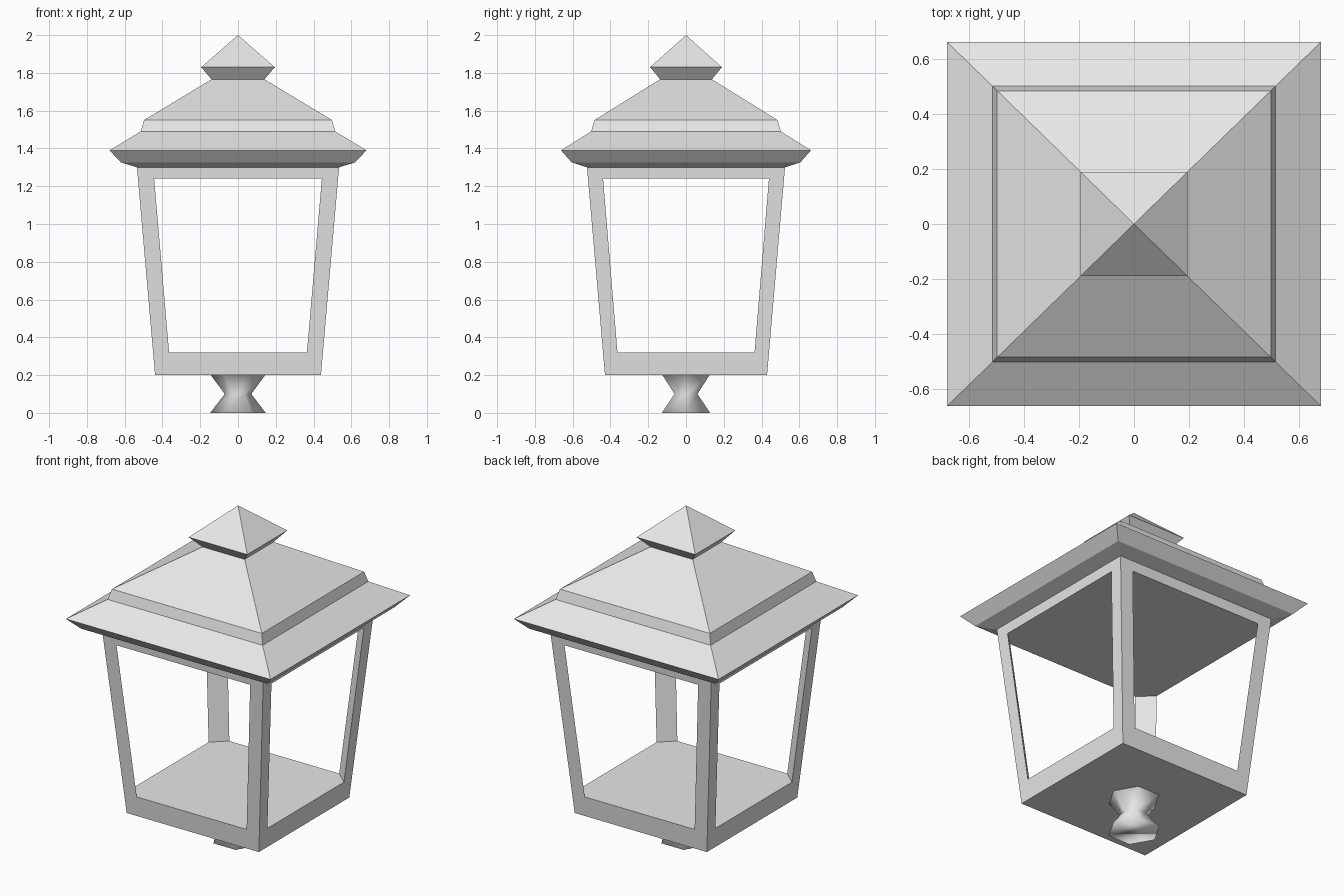
import bpy
import bmesh
import math

cube = bpy.data.objects.get("Cube")
if cube:
    bpy.data.objects.remove(cube, do_unlink=True)

# One plain grey for the whole lantern
GREY = (0.8, 0.8, 0.8, 1.0)
grey = bpy.data.materials.new("plain_grey")
grey.use_nodes = True
grey.diffuse_color = GREY
grey.node_tree.nodes["Principled BSDF"].inputs["Base Color"].default_value = GREY


def loft(name, rings, cap_start=True, cap_end=True):
    """Skin a list of closed rings of points into one object."""
    bm = bmesh.new()
    loops = [[bm.verts.new(p) for p in ring] for ring in rings]
    n = len(rings[0])
    for low, high in zip(loops, loops[1:]):
        for i in range(n):
            j = (i + 1) % n
            bm.faces.new((low[i], low[j], high[j], high[i]))
    if cap_start:
        bm.faces.new(loops[0][::-1])
    if cap_end:
        bm.faces.new(loops[-1])
    bmesh.ops.remove_doubles(bm, verts=bm.verts, dist=0.0001)
    bmesh.ops.recalc_face_normals(bm, faces=bm.faces)
    mesh = bpy.data.meshes.new(name)
    bm.to_mesh(mesh)
    bm.free()
    mesh.materials.append(grey)
    obj = bpy.data.objects.new(name, mesh)
    bpy.context.scene.collection.objects.link(obj)
    return obj


def rectangle(hx, hy, z):
    return [(-hx, -hy, z), (hx, -hy, z), (hx, hy, z), (-hx, hy, z)]


def body_half(z):
    """Outer half width and depth of the flaring body at a height."""
    t = (z - 0.2) / 1.1
    return 0.439 + 0.096 * t, 0.429 + 0.095 * t


SILL, CEILING = 0.32, 1.24

# Floor tray
loft("floor_tray", [rectangle(*body_half(z), z) for z in (0.2, SILL)])

# Top rail, eaves, stepped roof and pyramid finial
roof = [(0.62, 0.605, 1.326), (0.68, 0.662, 1.39), (0.515, 0.502, 1.49),
        (0.498, 0.485, 1.55), (0.14, 0.137, 1.766), (0.195, 0.19, 1.83)]
rings = [rectangle(*body_half(z), z) for z in (CEILING, 1.3)]
rings += [rectangle(*r) for r in roof]
rings.append([(0, 0, 2.0)] * 4)
loft("roof", rings, cap_end=False)

# Triangular corner posts between the four open windows
window = {SILL: (0.365, 0.363), CEILING: (0.444, 0.439)}
for side, sx in (("left", 1), ("right", -1)):
    for end, sy in (("front", -1), ("back", 1)):
        rings = []
        for z, (wx, wy) in window.items():
            hx, hy = body_half(z)
            rings.append([(sx * x, sy * y, z)
                          for x, y in ((hx, hy), (wx, hy), (hx, wy))])
        loft(f"{end}_{side}_post", rings, cap_start=False, cap_end=False)

# Six-sided waisted foot, smooth shaded
rings = [[(r * math.cos(i * math.tau / 6), r * math.sin(i * math.tau / 6), z)
          for i in range(6)]
         for r, z in ((0.147, 0.0), (0.07, 0.1), (0.144, 0.2))]
foot = loft("foot", rings, cap_end=False)
foot.data.shade_smooth()
